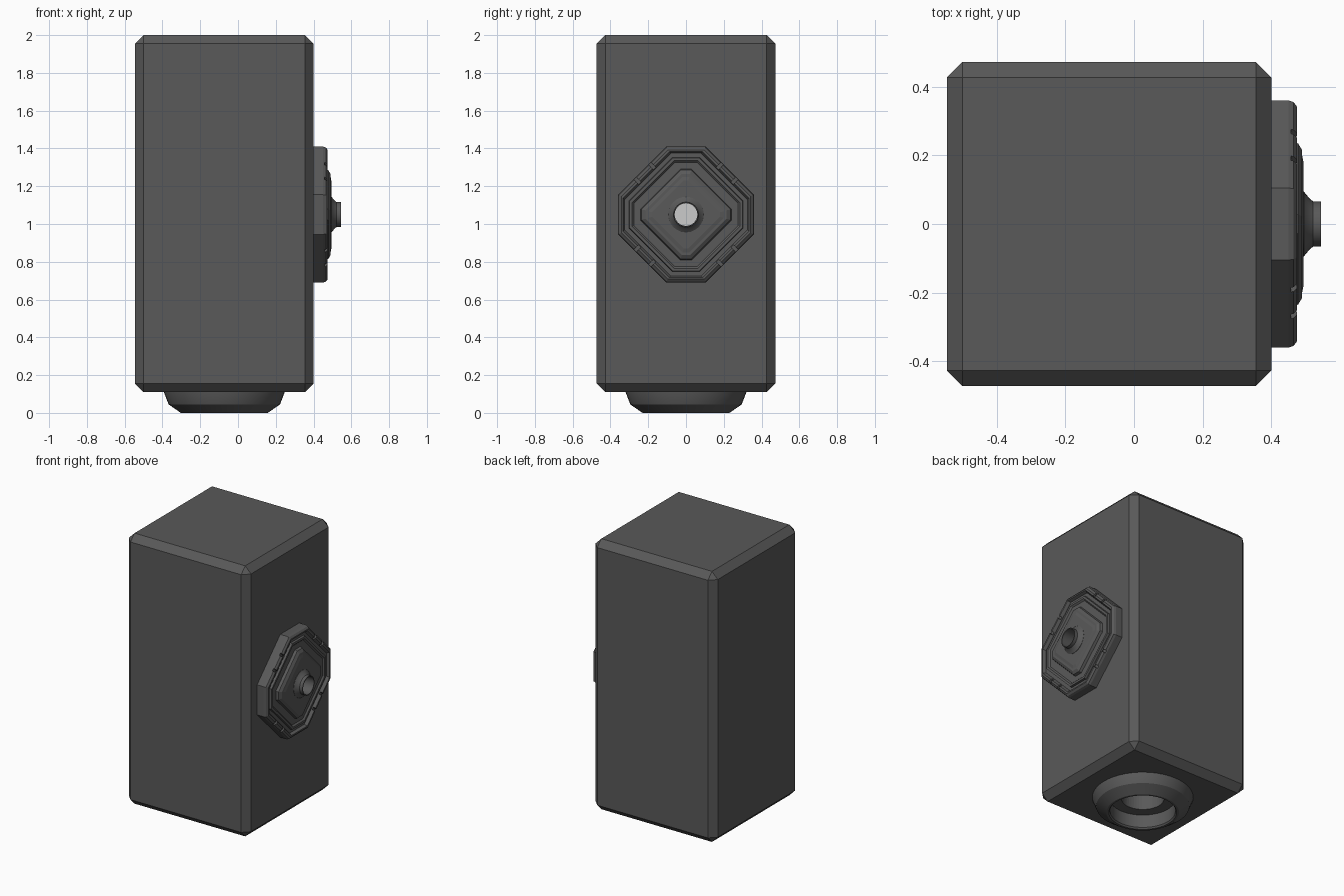
import bpy, bmesh, math
from mathutils import Matrix

if "Cube" in bpy.data.objects:
    bpy.data.objects.remove(bpy.data.objects["Cube"])

dark = bpy.data.materials.new("dark_casing")
dark.diffuse_color = (0.1, 0.1, 0.1, 1)
dark.use_nodes = True
dark.node_tree.nodes["Principled BSDF"].inputs["Base Color"].default_value = dark.diffuse_color
CX, CZ = -0.0725, 1.05          # body centre in x, dial centre in z


def finish(name, bm, mat=dark, smooth=None):
    bmesh.ops.recalc_face_normals(bm, faces=bm.faces[:])
    me = bpy.data.meshes.new(name)
    bm.to_mesh(me)
    bm.free()
    ob = bpy.data.objects.new(name, me)
    bpy.context.collection.objects.link(ob)
    if mat:
        me.materials.append(mat)
    if smooth:
        bpy.ops.object.select_all(action='DESELECT')
        ob.select_set(True)
        bpy.context.view_layer.objects.active = ob
        bpy.ops.object.shade_smooth_by_angle(angle=math.radians(smooth))
    return ob


def loft(rings):
    """Closed skin through rings of points; the last ring joins the first."""
    bm = bmesh.new()
    vs = [[bm.verts.new(p) for p in r] for r in rings]
    n = len(vs[0])
    for i in range(len(vs)):
        a, b = vs[i], vs[(i + 1) % len(vs)]
        for j in range(n):
            k = (j + 1) % n
            bm.faces.new((a[j], a[k], b[k], b[j]))
    return bm


def circle(r, n=48):
    return [(r * math.cos(2 * math.pi * i / n), r * math.sin(2 * math.pi * i / n)) for i in range(n)]


def octagon(e, c):
    return [(e, -c), (e, c), (c, e), (-c, e), (-e, c), (-e, -c), (-c, -e), (c, -e)]


def cut(ob, cutter):
    cutter.hide_render = True
    cutter.hide_set(True)
    m = ob.modifiers.new("cut", 'BOOLEAN')
    m.operation, m.solver, m.object = 'DIFFERENCE', 'EXACT', cutter


# Chamfered box body
bm = bmesh.new()
bmesh.ops.create_cube(bm, size=1, matrix=Matrix.Translation((CX, 0, 1.055))
                      @ Matrix.Diagonal((0.945, 0.945, 1.89, 1)))
bmesh.ops.bevel(bm, geom=bm.edges[:], offset=0.045, segments=1, affect='EDGES', profile=0.5)
body = finish("body", bm)

# Socket bored into the underside
bm = bmesh.new()
bmesh.ops.create_cone(bm, cap_ends=True, segments=48, radius1=0.135, radius2=0.135, depth=0.3,
                      matrix=Matrix.Translation((CX, 0, 0.15)))
cut(body, finish("socket_cutter", bm))

# Round stepped foot
foot = [(0.135, 0.13), (0.135, 0.1), (0.207, 0.1), (0.207, 0.01), (0.215, 0.0),
        (0.23, 0.0), (0.295, 0.045), (0.32, 0.11), (0.32, 0.13)]
finish("foot", loft([[(CX + x, y, z) for x, y in circle(r)] for r, z in foot]), smooth=25)

# Tiered dial with clipped corners: (extent, half corner flat, x)
tiers = [(0.36, 0.105, 0.39), (0.36, 0.105, 0.45), (0.355, 0.103, 0.465), (0.342, 0.097, 0.475),
         (0.333, 0.088, 0.475), (0.325, 0.08, 0.455), (0.302, 0.072, 0.455), (0.300, 0.07, 0.470),
         (0.285, 0.064, 0.470), (0.275, 0.06, 0.460), (0.240, 0.03, 0.460), (0.235, 0.028, 0.478),
         (0.215, 0.022, 0.490), (0.200, 0.018, 0.490), (0.180, 0.012, 0.494),
         (0.078, 0.0323, 0.494), (0.078, 0.0323, 0.39)]
dial = finish("dial", loft([[(x, y, CZ + z) for y, z in octagon(e, c)] for e, c, x in tiers]))

# Pairs of grooves across each sloping side of the dial rim
bm = bmesh.new()
for q in range(4):
    turn = Matrix.Translation((0, 0, CZ)) @ Matrix.Rotation(math.radians(45 + 90 * q), 4, 'X')
    for s in (-0.055, 0.055):
        bmesh.ops.create_cube(bm, size=1, matrix=turn @ Matrix.Translation((0.475, s, 0.325))
                              @ Matrix.Diagonal((0.034, 0.018, 0.07, 1)))
cut(dial, finish("groove_cutter", bm))

# Hollow flared knob
knob = [(0.094, 0.48), (0.094, 0.496), (0.088, 0.5), (0.072, 0.514), (0.066, 0.522), (0.066, 0.545),
        (0.06, 0.545), (0.06, 0.42)]
finish("knob", loft([[(x, y, CZ + z) for y, z in circle(r, 32)] for r, x in knob]), smooth=30)

# Pale lens deep inside the knob
bm = bmesh.new()
bmesh.ops.create_cone(bm, cap_ends=True, segments=32, radius1=0.062, radius2=0.062, depth=0.02,
                      matrix=Matrix.Translation((0.43, 0, CZ)) @ Matrix.Rotation(math.pi / 2, 4, 'Y'))
finish("lens", bm, mat=None)
